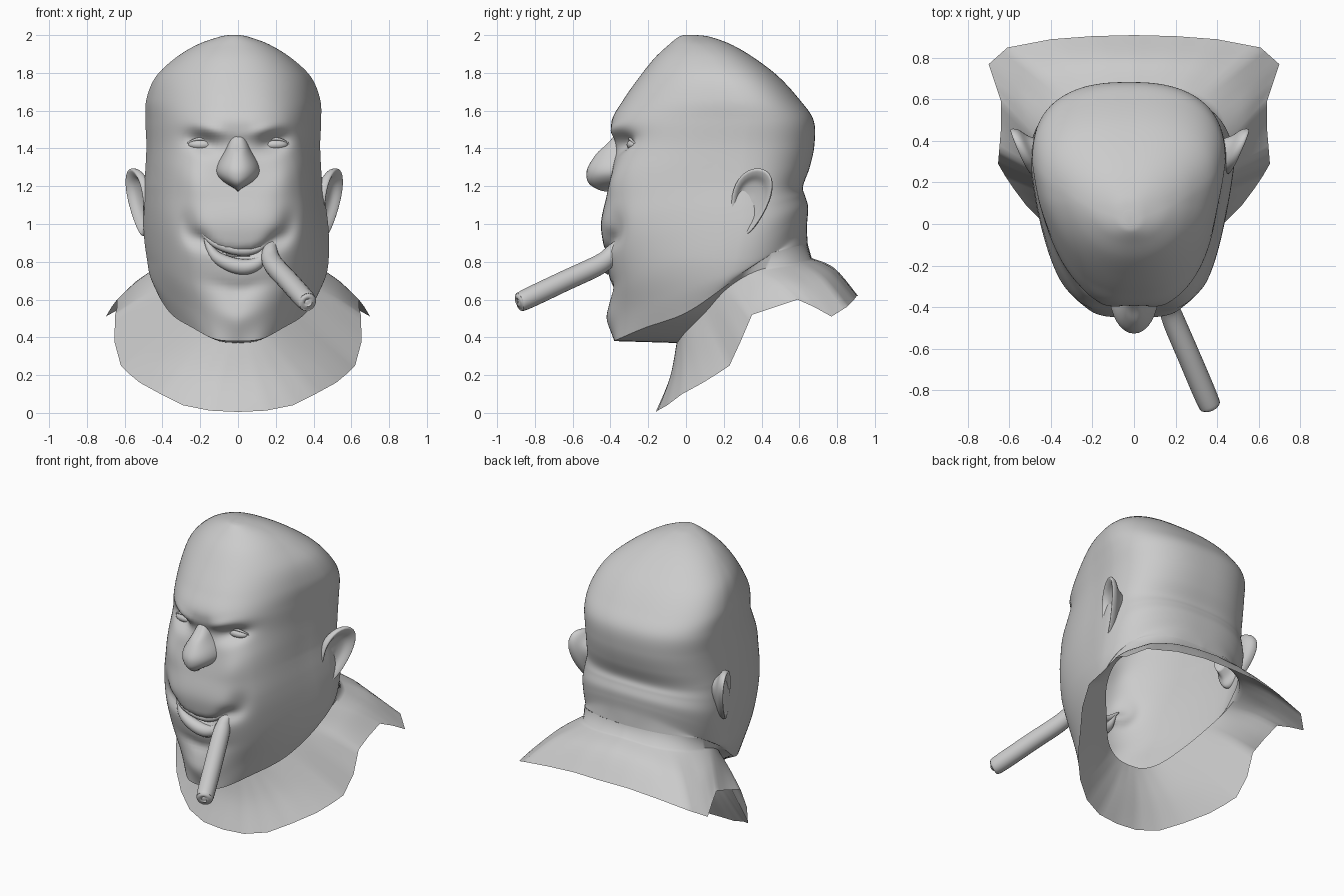
import bpy, bmesh, math
from mathutils import Vector
from mathutils.bvhtree import BVHTree

cube = bpy.data.objects.get("Cube")
if cube:
    bpy.data.objects.remove(cube, do_unlink=True)

clay = bpy.data.materials.new("grey_clay")
clay.use_nodes = True
GREY = (0.6, 0.6, 0.6, 1)
clay.diffuse_color = GREY
clay.node_tree.nodes["Principled BSDF"].inputs["Base Color"].default_value = GREY

COLS = 64  # columns in half a ring, from front to back


def spline(pts, steps):
    """Smooth curve through the points."""
    pts = [Vector(p) for p in pts]
    out = []
    for i in range(len(pts) - 1):
        b, c = pts[i], pts[i + 1]
        a, d = pts[max(i - 1, 0)], pts[min(i + 2, len(pts) - 1)]
        for s in range(steps):
            t = s / steps
            out.append(0.5 * (2 * b + (c - a) * t + (2 * a - 5 * b + 4 * c - d) * t * t
                              + (3 * b - a - 3 * c + d) * t ** 3))
    return out + [pts[-1]]


def polyline(pts, steps):
    pts = [Vector(p) for p in pts]
    out = [a.lerp(b, s / steps) for a, b in zip(pts, pts[1:]) for s in range(steps)]
    return out + [pts[-1]]


def loft(name, rings, cap_start=False, cap_end=False, angle=50):
    """Skin closed rings of equal length into one object."""
    bm = bmesh.new()
    rows = [[bm.verts.new(p) for p in ring] for ring in rings]
    n = len(rows[0])
    for low, high in zip(rows, rows[1:]):
        for i in range(n):
            j = (i + 1) % n
            bm.faces.new((low[i], low[j], high[j], high[i]))
    if cap_start:
        bm.faces.new(rows[0][::-1])
    if cap_end:
        bm.faces.new(rows[-1])
    bmesh.ops.recalc_face_normals(bm, faces=bm.faces)
    mesh = bpy.data.meshes.new(name)
    bm.to_mesh(mesh)
    bm.free()
    mesh.materials.append(clay)
    obj = bpy.data.objects.new(name, mesh)
    bpy.context.collection.objects.link(obj)
    bpy.ops.object.select_all(action='DESELECT')
    obj.select_set(True)
    bpy.context.view_layer.objects.active = obj
    bpy.ops.object.shade_smooth_by_angle(angle=math.radians(angle))
    return obj


def tube(name, pts, radii, steps=6, sides=16):
    """Round rod with varying radius."""
    path = spline([(*p, r) for p, r in zip(pts, radii)], steps)
    rings = []
    for i, p in enumerate(path):
        before, after = path[max(i - 1, 0)], path[min(i + 1, len(path) - 1)]
        turn = (after.xyz - before.xyz).to_track_quat('Z', 'Y')
        rings.append([p.xyz + turn @ Vector((math.cos(a), math.sin(a), 0)) * p.w
                      for a in (math.tau * k / sides for k in range(sides))])
    return loft(name, rings, True, True)


def mirrored(half):
    """Complete a half ring across x = 0."""
    return half + [Vector((-p.x, p.y, p.z)) for p in half[-2:0:-1]]


def skull_ring(z_front, z_back, front, back, width, mid, power):
    """Half of a squared oval, tilted front to back and tapering toward the face."""
    half = []
    for i in range(COLS + 1):
        t = math.pi * i / COLS
        c, e = math.cos(t), (power if i < COLS / 2 else 2.5)
        along = abs(c) ** (2 / e)
        y = mid + (front - mid) * along if c > 0 else mid + (back - mid) * along
        x = width * max(math.sin(t), 0) ** (2 / e) * (1 - 0.3 * max(0, mid - y))
        half.append(Vector((x, y, z_front + (z_back - z_front) * (1 - c) / 2)))
    return half


def sculpt(p):
    """Push the face in and out, and lean the skull slightly to its right."""
    x, y, z = p
    if y < 0.05:
        fade = min(1, (0.05 - y) / 0.2)
        for bx, bz, rx, rz, depth in FACE:
            rise = z - bz - 0.25 * (abs(x) - bx)
            dip = ((abs(x) - bx) / rx) ** 2 + (rise / rz) ** 2
            y += fade * depth * math.exp(-dip)
        lips = (z - 0.83 - 2.5 * x * x) / 0.025
        y += 0.05 * math.exp(-lips ** 2 - (x / 0.17) ** 4)
    rise = max(0, min(1, (z - 0.8) / 0.4))
    x -= 0.025 * rise * max(0, min(1, (y + 0.3) / 0.4))
    return Vector((x, y, z))


# Face relief: across, height, two radii, depth
FACE = [
    (0.19, 1.43, 0.085, 0.05, 0.06),    # eye sockets
    (0.13, 1.495, 0.09, 0.03, -0.015),  # brow ridge
    (0.03, 1.49, 0.015, 0.05, 0.015),   # frown crease
    (0.25, 1.24, 0.1, 0.1, -0.02),      # cheeks
    (0.27, 0.99, 0.05, 0.08, 0.03),     # smile folds
    (0.21, 0.92, 0.06, 0.05, 0.04),     # mouth corners
    (0, 0.65, 0.14, 0.04, 0.02),        # dip under the lip
    (0, 0.5, 0.13, 0.06, -0.01),        # chin
]

# Neck and open collar
collar_edge = polyline([(0, -.16, .005), (.15, -.15, .012), (.29, -.1, .04), (.41, -.02, .1),
                        (.52, .09, .16), (.58, .17, .21), (.62, .23, .25), (.655, .29, .38),
                        (.65, .35, .52), (.64, .47, .56), (.64, .59, .6), (.67, .68, .56),
                        (.7, .77, .51), (.61, .85, .56), (.4, .89, .6), (.2, .905, .62),
                        (0, .91, .62)], COLS // 16)
neck_line = spline([(0, -.05, .37), (.1, -.04, .38), (.2, 0, .43), (.3, .1, .53), (.4, .22, .66),
                    (.44, .37, .75), (.385, .54, .79), (.23, .645, .81), (0, .665, .82)], COLS // 8)
jaw_line = spline([(0, -.38, .38), (.12, -.36, .39), (.24, -.22, .45), (.36, 0, .53), (.445, .22, .68),
                   (.445, .4, .82), (.37, .54, .87), (.21, .625, .89), (0, .645, .89)], COLS // 8)
shoulder = []
for i, (a, b) in enumerate(zip(collar_edge, neck_line)):
    mid = (a + b) / 2
    mid.z += 0.045 * max(0, i / COLS - 0.4) / 0.6
    mid.y += 0.02 * max(0, 1 - 3 * i / COLS)
    shoulder.append(mid)
columns = [spline(c, 5) for c in zip(collar_edge, shoulder, neck_line)]
collar = [mirrored(list(row)) for row in zip(*columns)]
loft("neck_collar", collar + [mirrored(jaw_line)], angle=60)

# Head: heights at front and back, front, back, half width, widest point, squareness
LEVELS = [
    (.5, .98, -.41, .64, .47, .25, 2),
    (.66, 1.05, -.4, .645, .485, .27, 2.8),
    (.85, 1.1, -.43, .645, .49, .29, 3.4),
    (1, 1.15, -.45, .63, .485, .29, 3.6),
    (1.15, 1.2, -.42, .62, .475, .29, 3.7),
    (1.29, 1.3, -.39, .655, .465, .29, 3.6),
    (1.42, 1.42, -.375, .68, .46, .3, 3.2),
    (1.54, 1.55, -.395, .675, .465, .31, 2.8),
    (1.66, 1.66, -.33, .6, .46, .28, 2.5),
    (1.78, 1.78, -.245, .49, .41, .22, 2.3),
    (1.88, 1.88, -.165, .36, .305, .15, 2.2),
    (1.95, 1.95, -.09, .24, .19, .08, 2),
    (1.99, 1.99, -.04, .13, .08, .04, 2),
    (2, 2, -.01, .06, .03, .025, 2),
]
stations = [jaw_line] + [skull_ring(*level) for level in LEVELS]
columns = [spline(c, 8) for c in zip(*stations)]
rings = [[sculpt(p) for p in mirrored(list(row))] for row in zip(*columns)]
head = loft("head", rings, cap_end=True, angle=60)
skin = BVHTree.FromPolygons([v.co for v in head.data.vertices],
                            [p.vertices for p in head.data.polygons])


def on_face(x, z, inset=0.0):
    hit = skin.ray_cast(Vector((x, -2, z)), Vector((0, 1, 0)))[0]
    return Vector((x, hit.y + inset, z))


# Nose: height, half width, front reach
profile = spline([(1.47, .03, -.375), (1.42, .05, -.42), (1.37, .07, -.475), (1.3, .11, -.52),
                  (1.25, .118, -.527), (1.21, .09, -.51), (1.18, .04, -.46), (1.17, .015, -.41)], 5)
nose = []
for z, w, reach in profile:
    depth = -0.33 - reach
    nose.append([Vector((w * math.cos(a), -0.33 - depth * math.sin(a), z + 0.02 * abs(math.cos(a))))
                 for a in (math.tau * k / 32 for k in range(32))])
loft("nose", nose, True, True, 70)

for side, label in ((1, "left"), (-1, "right")):
    # Eyeball and lids
    centre = on_face(side * 0.19, 1.42, 0.022)
    eye = []
    for k in range(1, 12):
        a = math.pi * k / 12
        eye.append([centre + Vector((-0.075 * math.cos(a), 0.045 * math.sin(a) * math.cos(b),
                                     0.032 * math.sin(a) * math.sin(b)))
                    for b in (math.tau * j / 16 for j in range(16))])
    loft(label + "_eye", eye, True, True, 70)
    for lid, lift in (("upper", 0.03), ("lower", -0.032)):
        arc = [centre + Vector((0.08 * u, -0.028 * (1 - u * u), lift * (1 - u * u) + side * 0.006 * u))
               for u in (-1, -0.5, 0, 0.5, 1)]
        tube(f"{label}_{lid}_lid", arc, (.004, .007, .008, .007, .004))

    # Ear: scale and outward offset of each contour, from root to bowl
    ear = []
    for scale, out in spline([(.55, .4), (.72, .45), (.95, .48), (1, .505), (.95, .52),
                              (.8, .51), (.6, .485), (.3, .475), (.05, .475)], 4):
        ring = []
        for k in range(32):
            a = math.tau * k / 32
            up = 0.18 * scale * math.sin(a)
            along = 0.1 * scale * math.cos(a) * (1 + 0.3 * math.sin(a)) + 0.22 * up
            x = out + 0.42 * along + 0.08 * up
            ring.append(Vector((side * x - 0.02, 0.34 + along, 1.115 + up)))
        ear.append(ring)
    loft(label + "_ear", ear, True, True, 70)

# Lopsided lips
tube("upper_lip", [on_face(x, z, 0.015) for x, z in
                   ((-.2, .96), (-.12, .895), (0, .86), (.1, .87), (.2, .94))],
     (.006, .02, .026, .022, .006))
tube("lower_lip", [on_face(x, z, 0.015) for x, z in
                   ((-.18, .94), (-.12, .83), (0, .775), (.1, .79), (.18, .88))],
     (.006, .03, .042, .034, .006))

# Cigar held in the mouth corner
tube("cigar", [(.2, -.32, .93), (.17, -.38, .86), (.185, -.45, .79), (.27, -.65, .695),
               (.355, -.85, .6), (.37, -.885, .585), (.372, -.89, .583)],
     (.015, .04, .053, .055, .054, .042, .01))
